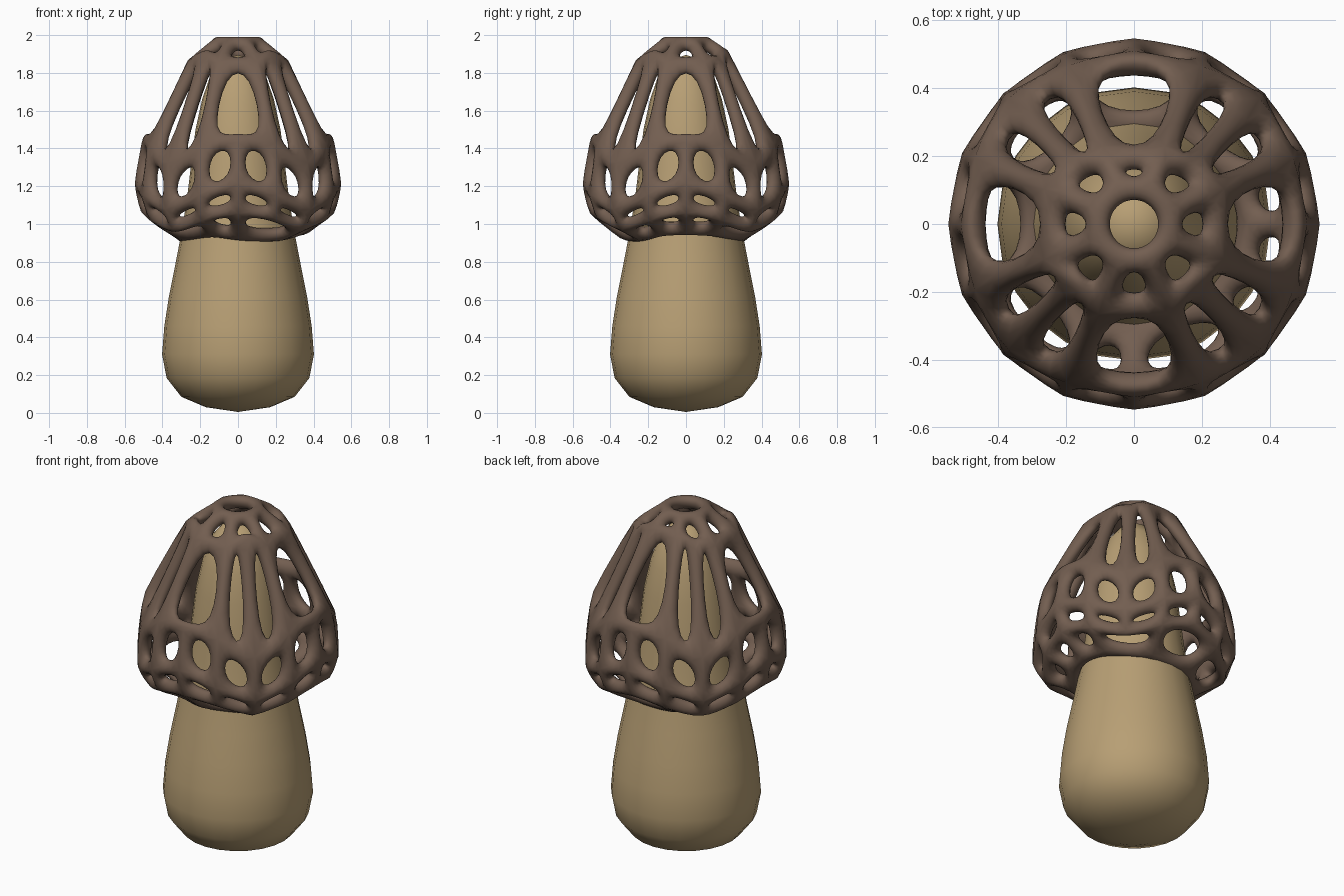
import bpy, bmesh, math

if "Cube" in bpy.data.objects:
    bpy.data.objects.remove(bpy.data.objects["Cube"])


def material(name, rgb):
    m = bpy.data.materials.new(name)
    m.diffuse_color = (*rgb, 1)
    m.use_nodes = True
    m.node_tree.nodes["Principled BSDF"].inputs["Base Color"].default_value = m.diffuse_color
    return m


def finish(name, bm, mat):
    bmesh.ops.recalc_face_normals(bm, faces=bm.faces)
    me = bpy.data.meshes.new(name)
    bm.to_mesh(me)
    bm.free()
    me.materials.append(mat)
    for p in me.polygons:
        p.use_smooth = True
    ob = bpy.data.objects.new(name, me)
    bpy.context.collection.objects.link(ob)
    return ob


def polar(k, r, z, n=16):
    a = 2 * math.pi * k / n
    return (r * math.cos(a), r * math.sin(a), z)


tan = material("stem_tan", (0.475, 0.345, 0.175))
brown = material("cap_brown", (0.17, 0.112, 0.081))

# Stem: lathed profile, continuing up inside the cap
profile = [(0.17, 0.03), (0.30, 0.085), (0.378, 0.185), (0.402, 0.31),
           (0.39, 0.46), (0.365, 0.62), (0.333, 0.78), (0.302, 0.94),
           (0.272, 1.12), (0.25, 1.3), (0.225, 1.5), (0.19, 1.66),
           (0.145, 1.79), (0.08, 1.87)]
N = 24
bm = bmesh.new()
rings = [[bm.verts.new(polar(k, r, z, N)) for k in range(N)] for r, z in profile]
for lo, hi in zip(rings, rings[1:]):
    for k in range(N):
        bm.faces.new((lo[k], lo[(k + 1) % N], hi[(k + 1) % N], hi[k]))
bottom = bm.verts.new((0, 0, 0.005))
top = bm.verts.new((0, 0, 1.895))
for k in range(N):
    bm.faces.new((rings[0][(k + 1) % N], rings[0][k], bottom))
    bm.faces.new((rings[-1][k], rings[-1][(k + 1) % N], top))
finish("stem", bm, tan)

# Cap cage: each row lists radius and height for axis, odd and diagonal columns
bm = bmesh.new()


def row(axis, odd, diagonal):
    out = {}
    for k in range(16):
        spec = odd if k % 2 else (axis if k % 4 == 0 else diagonal)
        if spec:
            out[k] = bm.verts.new(polar(k, *spec))
    return out


crown = row(None, (0.115, 1.956), None)
collar = row(None, (0.262, 1.85), (0.235, 1.89))
shoulder = row((0.472, 1.455), (0.487, 1.405), (0.51, 1.275))
belt = row((0.518, 1.22), (0.52, 1.15), (0.515, 1.065))
skirt = row((0.49, 1.08), (0.485, 1.04), (0.46, 0.98))

# The rear long opening reaches higher than the others
for k in (3, 5):
    collar[k].co = polar(k, 0.215, 1.902)

# Uneven rim: the columns where a rib meets the stem, partly drawn upwards
bounds = [1, 3, 5, 7, 9, 11, 12, 14, 15, 0]
rim = {}
for k in bounds:
    spec = (0.345, 0.975) if k in (11, 15, 0, 1) else (0.322, 0.94)
    rim[k] = bm.verts.new(polar(k, *spec))


def cell(*verts):
    bm.faces.new(verts)


for c in range(0, 16, 4):
    a, b, d, e = (c - 1) % 16, c + 1, c + 2, c + 3
    # crown openings
    cell(crown[a], crown[b], collar[b], collar[a])
    cell(crown[b], crown[e], collar[e], collar[d], collar[b])
    # one wide and two narrow long openings
    cell(collar[a], collar[b], shoulder[b], shoulder[c], shoulder[a])
    cell(collar[b], collar[d], shoulder[d], shoulder[b])
    cell(collar[d], collar[e], shoulder[e], shoulder[d])
# two rows of small openings
for k in range(16):
    j = (k + 1) % 16
    cell(shoulder[k], shoulder[j], belt[j], belt[k])
    cell(belt[k], belt[j], skirt[j], skirt[k])
# openings under the cap, one or two columns wide
for k, j in zip(bounds, bounds[1:] + bounds[:1]):
    span = [(k + i) % 16 for i in range((j - k) % 16 + 1)]
    cell(*[skirt[s] for s in span], rim[j], rim[k])

cap = finish("cap_lattice", bm, brown)

# Turn the cage edges into rounded ribs
wire = cap.modifiers.new("ribs", 'WIREFRAME')
wire.thickness = 0.106
wire.offset = 0
wire.use_replace = True
wire.use_boundary = True
wire.use_even_offset = True
sub = cap.modifiers.new("rounding", 'SUBSURF')
sub.levels = 2
sub.render_levels = 2
